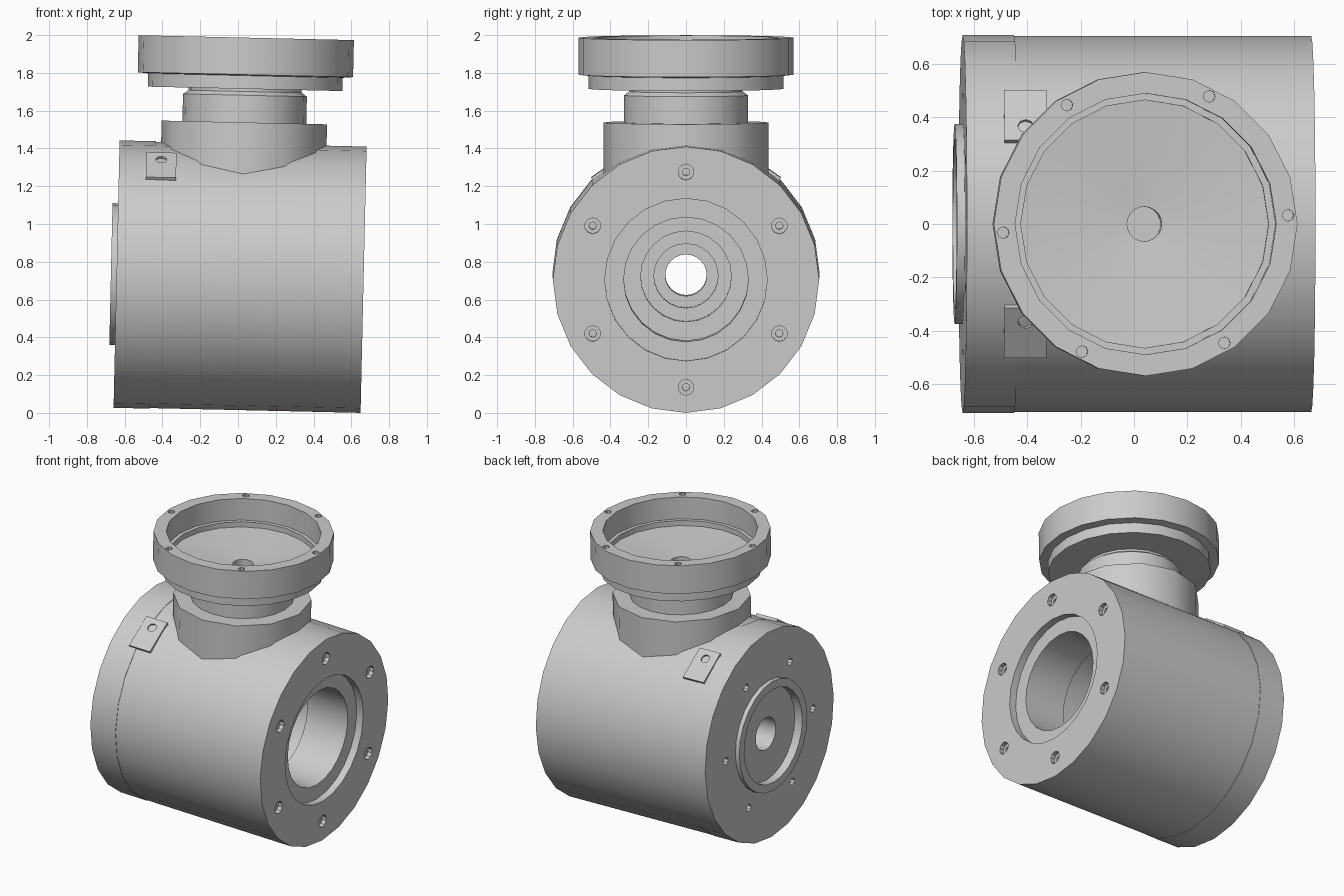
import bpy, bmesh
from math import radians, cos, sin, pi
from mathutils import Matrix, Vector

cube = bpy.data.objects.get("Cube")
if cube:
    bpy.data.objects.remove(cube, do_unlink=True)

# One plain metal colour
metal = bpy.data.materials.new("light grey metal")
metal.use_nodes = True
grey = (0.6, 0.6, 0.6, 1)
metal.diffuse_color = grey
metal.node_tree.nodes["Principled BSDF"].inputs["Base Color"].default_value = grey

# The whole assembly leans slightly towards +x
LEAN = Matrix.Translation((0.005, 0, 0.72)) @ Matrix.Rotation(radians(1.3), 4, 'Y')
TO_X = Matrix.Rotation(radians(90), 4, 'Y')   # turns the spin axis from z to x
RISER = Matrix.Translation((0.01, 0, 0))      # axis of the upright parts


def finish(name, bm, smooth=True):
    bmesh.ops.remove_doubles(bm, verts=bm.verts, dist=1e-5)
    bmesh.ops.recalc_face_normals(bm, faces=bm.faces)
    mesh = bpy.data.meshes.new(name)
    bm.to_mesh(mesh)
    bm.free()
    mesh.materials.append(metal)
    ob = bpy.data.objects.new(name, mesh)
    bpy.context.collection.objects.link(ob)
    ob.matrix_world = LEAN
    if smooth:
        select(ob)
        bpy.ops.object.shade_smooth_by_angle(angle=radians(32))
    return ob


def select(ob):
    bpy.ops.object.select_all(action='DESELECT')
    ob.select_set(True)
    bpy.context.view_layer.objects.active = ob


def turned(name, profile, sides, turn, closed=False):
    """Spin a (radius, height) profile about its axis."""
    bm = bmesh.new()
    rings = []
    for k in range(sides):
        a = 2 * pi * k / sides
        rings.append([bm.verts.new(turn @ Vector((r * cos(a), r * sin(a), h)))
                      for r, h in profile])
    count = len(profile)
    for k in range(sides):
        here, after = rings[k], rings[(k + 1) % sides]
        for i in range(count if closed else count - 1):
            j = (i + 1) % count
            bm.faces.new((here[i], after[i], after[j], here[j]))
    return finish(name, bm)


def drill(ob, places, radius, depth, sides=10):
    """Cut blind holes; each place is a (centre, axis) pair."""
    bm = bmesh.new()
    for centre, axis in places:
        turn = Vector(axis).to_track_quat('Z', 'Y').to_matrix().to_4x4()
        bmesh.ops.create_cone(bm, cap_ends=True, segments=sides, radius1=radius,
                              radius2=radius, depth=2 * depth,
                              matrix=Matrix.Translation(centre) @ turn)
    cutter = finish("hole_cutter", bm, False)
    cutter.hide_render = True
    select(ob)
    mod = ob.modifiers.new("holes", 'BOOLEAN')
    mod.operation, mod.solver, mod.object = 'DIFFERENCE', 'EXACT', cutter
    bpy.ops.object.modifier_apply(modifier=mod.name)
    bpy.data.objects.remove(cutter, do_unlink=True)


def circle(radius, start):
    for k in range(6):
        a = radians(start + 60 * k)
        yield radius * cos(a), radius * sin(a)


# Main barrel with a bore open towards +x, a wider chamber and stepped seats
barrel = turned("barrel", [
    (0.11, -0.455), (0.705, -0.455), (0.705, 0.66), (0.43, 0.66), (0.43, 0.61),
    (0.33, 0.61), (0.33, 0.3), (0.36, 0.3), (0.36, -0.1), (0.24, -0.1),
    (0.24, -0.25), (0.17, -0.25), (0.17, -0.38), (0.11, -0.38)],
    24, TO_X, closed=True)
places = [((0.66, u, v), (1, 0, 0)) for u, v in circle(0.57, 30)]
drill(barrel, places, 0.042, 0.03)
drill(barrel, places, 0.02, 0.12, 8)

# End cap with a raised ring and shaft hole
end_cap = turned("end_cap", [
    (0.11, -0.455), (0.708, -0.455), (0.708, -0.648), (0.375, -0.648),
    (0.375, -0.678), (0.32, -0.678), (0.32, -0.62), (0.11, -0.62)],
    24, TO_X, closed=True)
drill(end_cap, [((-0.648, u, v), (1, 0, 0)) for u, v in circle(0.48, 0)], 0.026, 0.1, 8)

# Collar rising from the barrel
turned("collar", [(0, 0.45), (0.438, 0.45), (0.438, 0.818), (0, 0.818)], 12, RISER)

# Neck and open dish flange, its floor dipping to a centre hole
flange = turned("neck_and_flange", [
    (0, 0.78), (0.328, 0.78), (0.328, 0.962), (0.3, 0.982), (0.3, 0.996),
    (0.515, 0.996), (0.515, 1.066), (0.57, 1.071), (0.57, 1.267),
    (0.49, 1.267), (0.49, 1.116), (0.465, 1.116), (0.465, 1.08),
    (0.065, 1.045), (0.065, 0.846), (0, 0.846)], 20, RISER)
drill(flange, [(RISER @ Vector((u, v, 1.267)), (0, 0, 1)) for u, v in circle(0.535, 3.5)],
      0.022, 0.05, 8)

# Flat screw pads on both shoulders of the barrel
for side, label in ((-1, "front"), (1, "back")):
    out = Vector((0, side * sin(radians(35)), cos(radians(35))))
    along = Vector((0, -side * cos(radians(35)), sin(radians(35))))
    middle = Vector((-0.425, 0, 0)) + out * 0.692
    tilt = Matrix.Rotation(radians(-35 * side), 4, 'X')
    bm = bmesh.new()
    bmesh.ops.create_cube(bm, size=1, matrix=Matrix.Translation(middle) @ tilt
                          @ Matrix.Diagonal((0.16, 0.23, 0.04, 1)))
    pad = finish(label + "_screw_pad", bm, False)
    drill(pad, [(middle + out * 0.02 + along * 0.05, out)], 0.03, 0.03, 8)
